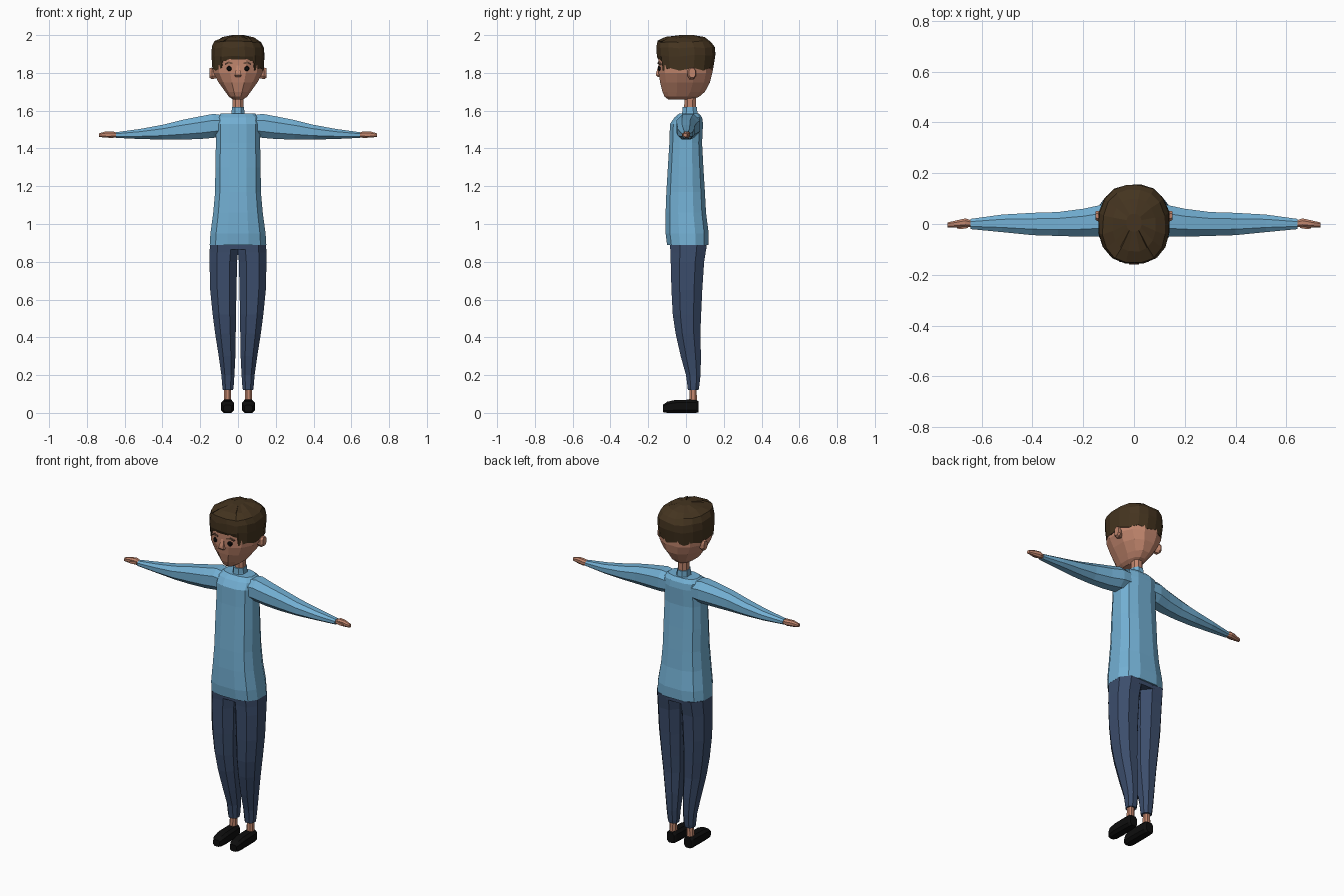
import bpy, bmesh, random
from math import cos, sin, radians, pi, copysign

random.seed(4)


def mat(name, r, g, b):
    m = bpy.data.materials.new(name)
    m.diffuse_color = (r, g, b, 1)
    return m


SHIRT = mat("shirt_blue", .17, .43, .65)
DENIM = mat("denim", .045, .075, .15)
SKIN = mat("skin", .54, .24, .155)
HAIR = mat("hair_brown", .058, .034, .014)
BROW = mat("brow_brown", .16, .08, .05)
BLACK = mat("black", .004, .004, .004)


def finish(name, bm, material, mirror):
    bmesh.ops.recalc_face_normals(bm, faces=bm.faces)
    me = bpy.data.meshes.new(name)
    bm.to_mesh(me)
    bm.free()
    me.materials.append(material)
    ob = bpy.data.objects.new(name, me)
    bpy.context.collection.objects.link(ob)
    if mirror:
        ob.modifiers.new("mirror", 'MIRROR')
    return ob


def loft(name, rings, material, n=8, axis='z', power=2.3, mirror=False,
         angles=None, cap_start=True, tweak=None):
    """Skin rounded-box sections (t, a0, a1, b0, b1) strung along one axis."""
    ang = [radians(a) for a in angles] if angles else [(i + .5) * 2 * pi / n for i in range(n)]
    n = len(ang)
    unit = [(copysign(abs(cos(a)) ** (2 / power), cos(a)),
             copysign(abs(sin(a)) ** (2 / power), sin(a))) for a in ang]
    ma, mb = (max(abs(u[k]) for u in unit) for k in (0, 1))
    bm = bmesh.new()
    loops = []
    for r, (t, a0, a1, b0, b1) in enumerate(rings):
        loop = []
        for i, (ua, ub) in enumerate(unit):
            a = (a0 + a1) / 2 + (a1 - a0) / 2 * ua / ma
            b = (b0 + b1) / 2 + (b1 - b0) / 2 * ub / mb
            co = {'z': (a, b, t), 'x': (t, a, b), 'y': (a, t, b)}[axis]
            if tweak:
                co = tweak(r, i, co)
            loop.append(bm.verts.new(co))
        loops.append(loop)
    for p, q in zip(loops, loops[1:]):
        for i in range(n):
            j = (i + 1) % n
            bm.faces.new((p[i], p[j], q[j], q[i]))
    if cap_start:
        bm.faces.new(loops[0])
    bm.faces.new(loops[-1])
    return finish(name, bm, material, mirror)


def sym(rows):
    """Sections centred on x = 0: (z, half_width, y_front, y_back)."""
    return [(z, -w, w, y0, y1) for z, w, y0, y1 in rows]


# Shirt: body, collar, sleeves
loft("shirt_body", sym([
    (.888, .15, -.10, .118), (.95, .146, -.108, .12), (1.06, .131, -.108, .106),
    (1.17, .121, -.104, .10), (1.30, .12, -.096, .092), (1.43, .117, -.088, .085),
    (1.53, .116, -.085, .09), (1.565, .112, -.06, .085), (1.586, .09, -.035, .068)]),
    SHIRT, n=12, power=2.7)
loft("collar", sym([(1.57, .038, -.025, .062), (1.592, .034, -.02, .06),
                    (1.62, .032, -.018, .058)]), SHIRT)
loft("sleeve", [
    (.08, -.05, .075, 1.465, 1.575), (.13, -.05, .075, 1.456, 1.583),
    (.20, -.05, .06, 1.45, 1.57), (.30, -.047, .047, 1.447, 1.55),
    (.40, -.044, .044, 1.447, 1.525), (.52, -.032, .037, 1.45, 1.503),
    (.645, -.02, .02, 1.456, 1.486)], SHIRT, axis='x', mirror=True)

# Hands with a small thumb
loft("hand", [
    (.635, -.013, .013, 1.46, 1.482), (.665, -.012, .022, 1.456, 1.491),
    (.70, -.014, .014, 1.457, 1.49), (.735, -.013, .006, 1.461, 1.48)],
    SKIN, n=8, axis='x', mirror=True)
loft("thumb", [(.655, -.016, 0, 1.466, 1.482), (.68, -.02, -.006, 1.464, 1.478),
               (.698, -.018, -.01, 1.464, 1.472)], SKIN, n=4, axis='x', mirror=True)

# Trousers: hips and legs
loft("hips", sym([(.865, .149, -.083, .107), (.90, .148, -.085, .11)]), DENIM, n=12, power=2.6)
loft("trouser_leg", [
    (.12, .026, .08, .01, .066), (.14, .023, .083, .008, .07), (.20, .019, .088, 0, .077),
    (.30, .014, .102, -.028, .079), (.42, .012, .121, -.055, .076),
    (.52, .011, .134, -.07, .08), (.65, .008, .147, -.077, .086),
    (.80, .005, .151, -.081, .096), (.85, 0, .15, -.082, .104),
    (.89, 0, .149, -.085, .11)], DENIM, n=8, mirror=True)

# Ankles and shoes
loft("ankle", [(.05, .037, .076, .016, .058), (.13, .037, .073, .02, .056)],
     SKIN, mirror=True)
loft("shoe", [
    (-.123, .034, .076, .004, .042), (-.10, .024, .087, 0, .059),
    (-.06, .02, .09, 0, .068), (.02, .022, .088, 0, .07),
    (.052, .026, .086, 0, .069), (.065, .034, .078, .003, .062)],
    BLACK, axis='y', power=3.2, mirror=True)

# Neck and head
loft("neck", sym([(1.60, .028, -.01, .052), (1.69, .028, -.008, .052)]), SKIN)
loft("head", sym([
    (1.66, .028, -.095, .035), (1.674, .048, -.113, .07), (1.70, .067, -.125, .10),
    (1.75, .103, -.137, .127), (1.80, .13, -.145, .139), (1.87, .134, -.146, .141),
    (1.93, .12, -.138, .13)]), SKIN, n=12)
loft("nose", sym([(1.778, .012, -.148, -.12), (1.788, .019, -.159, -.12),
                  (1.80, .014, -.158, -.12), (1.84, .007, -.146, -.12)]), SKIN, n=4)
loft("ear", [(.115, .01, .042, 1.772, 1.815), (.138, .008, .052, 1.766, 1.828),
             (.151, .016, .05, 1.775, 1.825)], SKIN, axis='x', mirror=True)

# Eyes and brows
loft("eye", [(-.149, .038, .056, 1.814, 1.832), (-.145, .034, .06, 1.81, 1.836),
             (-.13, .034, .06, 1.81, 1.836)], BLACK, axis='y', power=2, mirror=True)
loft("brow", [(.028, -.15, -.13, 1.846, 1.855), (.05, -.148, -.13, 1.85, 1.86),
              (.07, -.141, -.12, 1.842, 1.848)], BROW, n=4, axis='x', mirror=True)

# Hair: cap with a raised fringe opening over the face and a ragged hem
OFFS = [12, 33, 36, 58, 80, 104, 128, 150, 171]
HALF = [-90 + o for o in OFFS]
ANG = HALF + [-90 - o for o in reversed(OFFS)]
SIDE = OFFS + OFFS[::-1]


def hair_tweak(r, i, co):
    x, y, z = co
    if r < 2:
        if SIDE[i] <= 33:
            z = 1.868 if SIDE[i] < 20 else 1.862
        else:
            z += (-.006, .008)[i % 2]
    elif r < 6:
        z += random.uniform(-.006, .006)
        x *= random.uniform(.97, 1)
        y *= random.uniform(.975, 1)
    return x, y, z


loft("hair", sym([
    (1.822, .118, -.125, .122), (1.818, .136, -.146, .142), (1.89, .143, -.158, .157),
    (1.935, .141, -.16, .155), (1.965, .125, -.156, .137), (1.985, .085, -.11, .10),
    (2.0, .03, -.03, .04)]), HAIR, angles=ANG, power=2.3, cap_start=False, tweak=hair_tweak)
